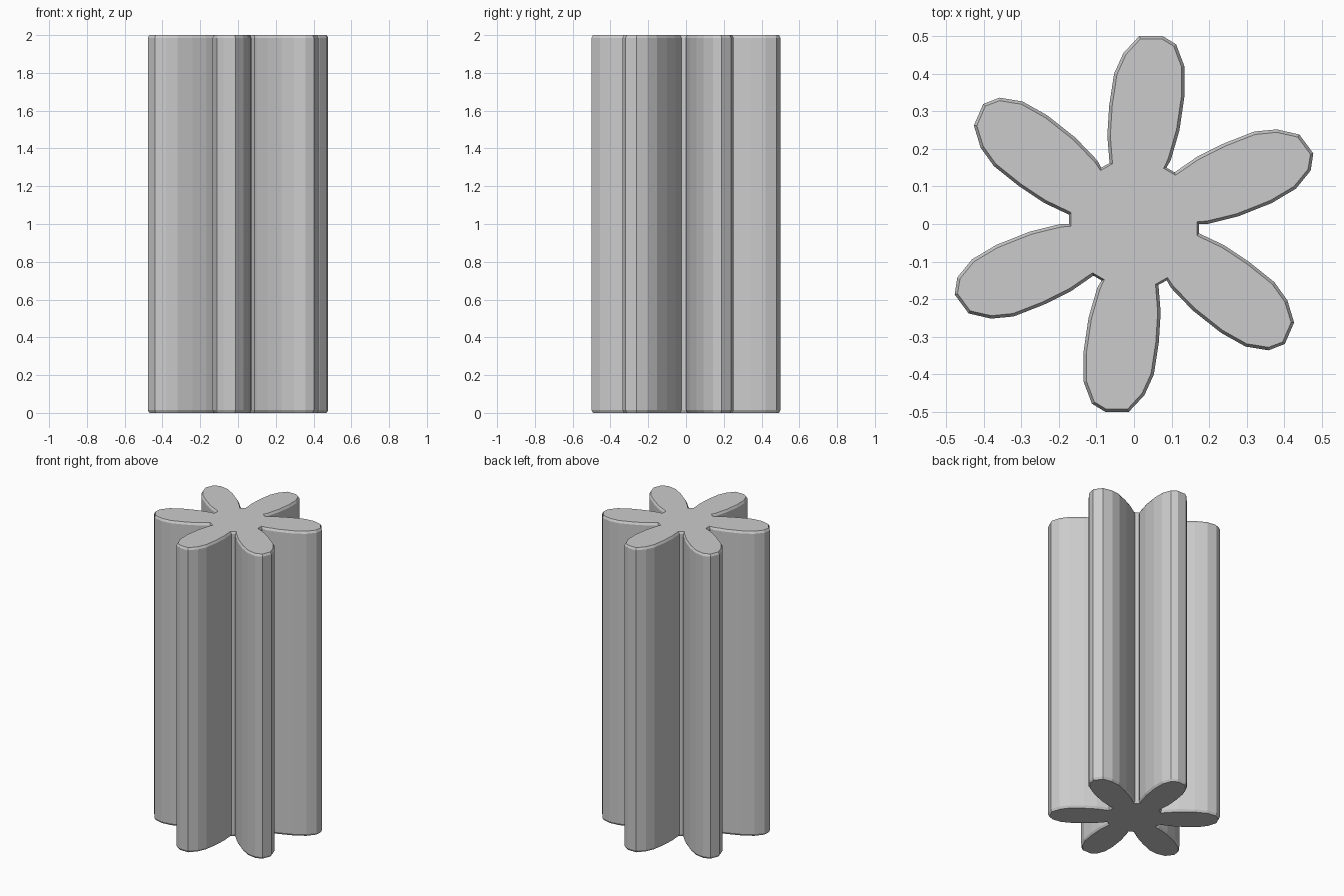
import bpy, bmesh, math
from mathutils import Matrix, Vector

if "Cube" in bpy.data.objects:
    bpy.data.objects.remove(bpy.data.objects["Cube"])

# Outline of one petal, from its left notch round to its right notch
PETAL = [(-0.087, 0.150), (-0.065, 0.162), (-0.071, 0.235), (-0.066, 0.315),
         (-0.053, 0.400), (-0.028, 0.455), (0.014, 0.500), (0.076, 0.507),
         (0.112, 0.478), (0.134, 0.420), (0.135, 0.345), (0.121, 0.250),
         (0.098, 0.170)]
HEIGHT = 2.0
CHAMFER = 0.008

# Six petals around the axis, tips trimmed to the overall size
outline = []
for k in range(6):
    turn = Matrix.Rotation(-k * math.pi / 3, 2)
    for p in PETAL:
        q = turn @ Vector(p)
        outline.append(Vector((q.x, max(-0.5, min(0.5, q.y)))))


def inset(points, d):
    """Move each clockwise outline point inwards by d."""
    out = []
    n = len(points)
    for i, p in enumerate(points):
        t = (points[(i + 1) % n] - points[i - 1]).normalized()
        out.append(p + Vector((t.y, -t.x)) * d)
    return out


# Stacked rings: small worn edge at bottom and top
bm = bmesh.new()
inner = inset(outline, CHAMFER)
levels = [(inner, 0), (outline, 0.014), (outline, HEIGHT - 0.014), (inner, HEIGHT)]
rings = [[bm.verts.new((p.x, p.y, z)) for p in pts] for pts, z in levels]
n = len(outline)
for a, b in zip(rings, rings[1:]):
    for i in range(n):
        j = (i + 1) % n
        bm.faces.new((a[i], a[j], b[j], b[i]))
bm.faces.new(rings[0])
bm.faces.new(rings[-1])
bmesh.ops.recalc_face_normals(bm, faces=bm.faces)

mesh = bpy.data.meshes.new("petal_column")
bm.to_mesh(mesh)
bm.free()
bpy.context.collection.objects.link(bpy.data.objects.new("petal_column", mesh))
